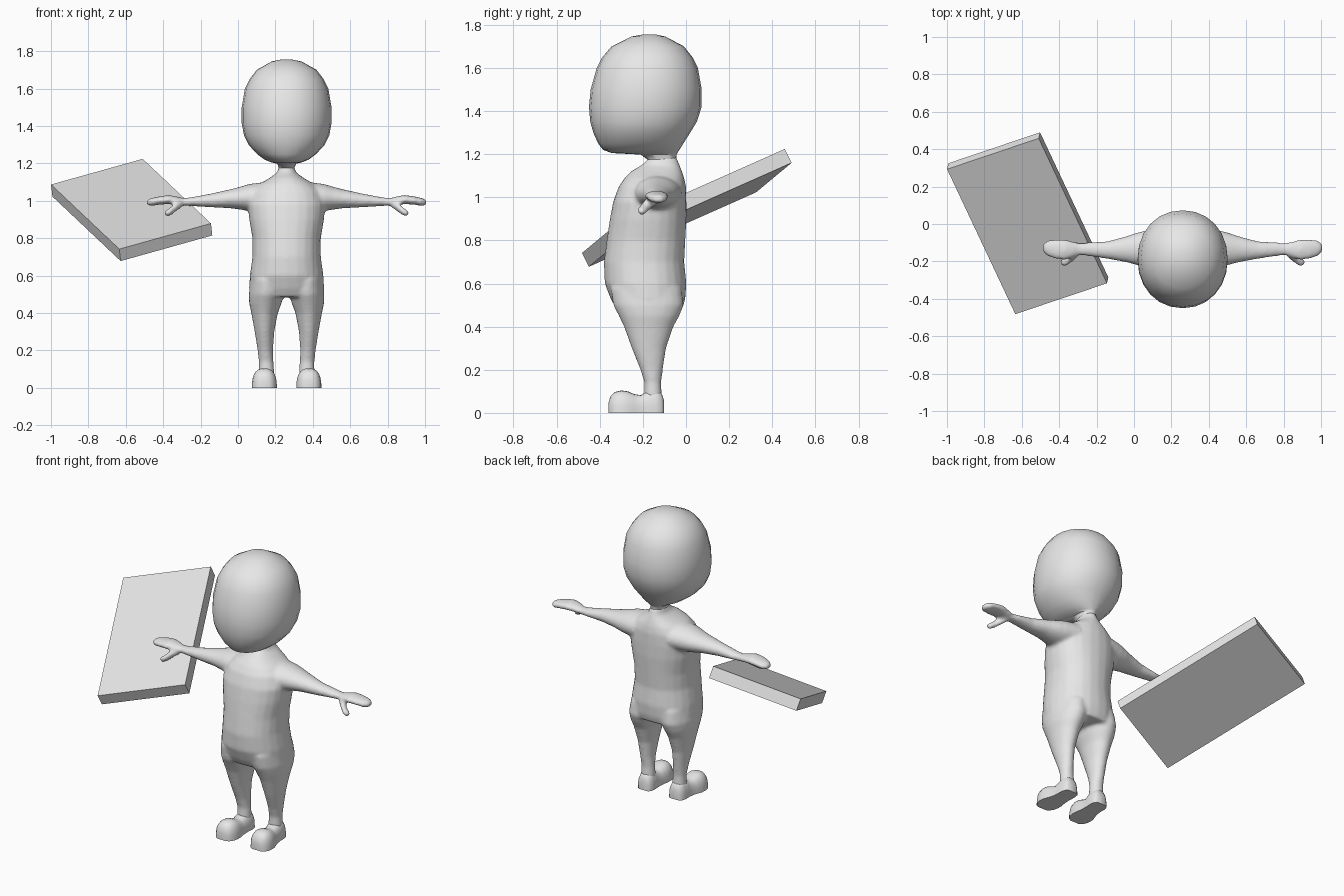
import bpy, bmesh, math
from mathutils import Matrix, Vector

if "Cube" in bpy.data.objects:
    bpy.data.objects.remove(bpy.data.objects["Cube"])

CX = 0.26  # the figure stands to the right of the centre

grey = bpy.data.materials.new("plain grey")
grey.diffuse_color = (0.8, 0.8, 0.8, 1)
grey.use_nodes = True
grey.node_tree.nodes["Principled BSDF"].inputs["Base Color"].default_value = grey.diffuse_color


def spow(v, e):
    return math.copysign(abs(v) ** e, v)


def loft(bm, rings):
    """Skin a list of equal-sized rings of points and cap both ends."""
    rows = [[bm.verts.new(p) for p in ring] for ring in rings]
    n = len(rows[0])
    for a, b in zip(rows, rows[1:]):
        for i in range(n):
            j = (i + 1) % n
            bm.faces.new((a[i], a[j], b[j], b[i]))
    bm.faces.new(rows[0])
    bm.faces.new(rows[-1])


def oval(u0, u1, v0, v1, n=24, power=2.0):
    """Points of a superellipse inside the given box."""
    e = 2 / power
    for i in range(n):
        t = math.tau * i / n
        yield ((u0 + u1) / 2 + (u1 - u0) / 2 * spow(math.cos(t), e),
               (v0 + v1) / 2 + (v1 - v0) / 2 * spow(math.sin(t), e))


def loft_z(bm, rows, side=1, power=2.0):
    """rows: z, x0, x1, y0, y1"""
    loft(bm, [[(side * x, y, z) for x, y in oval(x0, x1, y0, y1, power=power)]
              for z, x0, x1, y0, y1 in rows])


def loft_x(bm, rows, side=1):
    """rows: x, y0, y1, z0, z1"""
    loft(bm, [[(side * x, y, z) for y, z in oval(y0, y1, z0, z1)]
              for x, y0, y1, z0, z1 in rows])


def finish(name, bm, x=0.0, smooth=True):
    bmesh.ops.recalc_face_normals(bm, faces=bm.faces[:])
    me = bpy.data.meshes.new(name)
    bm.to_mesh(me)
    bm.free()
    me.materials.append(grey)
    if smooth:
        me.polygons.foreach_set("use_smooth", [True] * len(me.polygons))
        me.set_sharp_from_angle(angle=math.radians(50))
    ob = bpy.data.objects.new(name, me)
    ob.location.x = x
    bpy.context.scene.collection.objects.link(ob)
    return ob


# Head, narrowing to the neck: z, half width, front y, back y
head = [(1.755, .03, -.20, -.14), (1.745, .08, -.255, -.095), (1.70, .16, -.345, -.01),
        (1.65, .198, -.388, .03), (1.6, .223, -.414, .055), (1.5, .24, -.442, .073),
        (1.42, .241, -.45, .073), (1.35, .228, -.444, .05), (1.3, .204, -.43, .02),
        (1.25, .158, -.408, -.012), (1.22, .118, -.385, -.03), (1.205, .08, -.345, -.04),
        (1.198, .05, -.21, -.044), (1.17, .04, -.172, -.046), (1.13, .045, -.18, -.04)]
bm = bmesh.new()
loft_z(bm, [(z, -w, w, y0, y1) for z, w, y0, y1 in head], power=2.1)
finish("head", bm, CX)

# Torso: z, half width, front y, back y
torso = [(1.19, .038, -.165, -.045), (1.15, .052, -.205, -.03), (1.12, .095, -.255, -.018),
         (1.09, .145, -.285, -.008), (1.05, .185, -.312, 0), (.98, .207, -.338, .002),
         (.9, .20, -.353, .002), (.8, .183, -.368, -.003), (.7, .183, -.381, -.008),
         (.6, .197, -.377, .002), (.53, .201, -.35, -.003), (.485, .19, -.325, -.015)]
# Leg: z, inner x, outer x, front y, back y
leg = [(.58, .02, .19, -.35, -.02), (.5, .015, .202, -.338, -.01), (.45, .028, .2, -.312, -.03),
       (.4, .047, .189, -.288, -.058), (.3, .066, .171, -.252, -.092), (.2, .073, .155, -.212, -.107),
       (.14, .07, .149, -.193, -.115), (.06, .065, .15, -.195, -.11)]
# Arm with mitten hand: x, y range, z range
arm = [(.12, -.25, -.02, .94, 1.10), (.2, -.235, -.035, .945, 1.09), (.25, -.218, -.048, .953, 1.075),
       (.3, -.205, -.065, .96, 1.062), (.4, -.187, -.092, .965, 1.04), (.5, -.172, -.098, .971, 1.021),
       (.55, -.167, -.102, .974, 1.014), (.59, -.182, -.092, .978, 1.024), (.63, -.193, -.082, .982, 1.031),
       (.68, -.188, -.08, .98, 1.024), (.72, -.173, -.087, .972, 1.016), (.748, -.15, -.105, .976, 1.006)]
thumb = [(.56, -.175, -.125, .965, 1.0), (.59, -.202, -.15, .943, .995), (.62, -.224, -.175, .922, .967),
         (.642, -.226, -.183, .917, .951), (.653, -.217, -.192, .924, .943)]

# Body: the lofted parts fused into one soft skin
bm = bmesh.new()
loft_z(bm, [(z, -w, w, y0, y1) for z, w, y0, y1 in torso], power=2.2)
for side in (1, -1):
    loft_z(bm, leg, side)
    loft_x(bm, arm, side)
    loft_x(bm, thumb, side)
body = finish("body", bm, CX)
fuse = body.modifiers.new("fuse", 'REMESH')
fuse.mode = 'VOXEL'
fuse.voxel_size = 0.01
fuse.use_smooth_shade = True
soft = body.modifiers.new("soften", 'SMOOTH')
soft.factor = 0.5
soft.iterations = 7

# Shoes: y, centre x, half width, height, with flat soles
shoe = [(-.360, .12, .03, .045), (-.35, .12, .047, .078), (-.33, .12, .061, .097),
        (-.30, .119, .067, .104), (-.27, .118, .066, .1), (-.24, .115, .058, .087),
        (-.21, .112, .052, .082), (-.18, .11, .05, .1), (-.14, .109, .051, .11),
        (-.115, .108, .045, .095), (-.102, .108, .032, .06)]
bm = bmesh.new()
for side in (1, -1):
    rings = []
    for y, c, w, h in shoe:
        arc = [math.pi * i / 14 for i in range(15)]
        rings.append([(side * (c + w * spow(math.cos(t), .75)), y, h * math.sin(t) ** .8 if 0 < t < math.pi - .01 else 0)
                      for t in arc])
    loft(bm, rings)
finish("shoes", bm, CX)

# Tilted slab beside the figure, spanned by its width, length and thickness
width, length = Vector((.49, .165, .137)), Vector((-.365, .775, .345))
thick = width.cross(length).normalized() * .072
centre = Vector((-.572, -.012, .983)) - thick / 2
m = Matrix((width, length, thick)).transposed().to_4x4()
m.translation = centre
bm = bmesh.new()
bmesh.ops.create_cube(bm, size=1, matrix=m)
finish("slab", bm, smooth=False)
